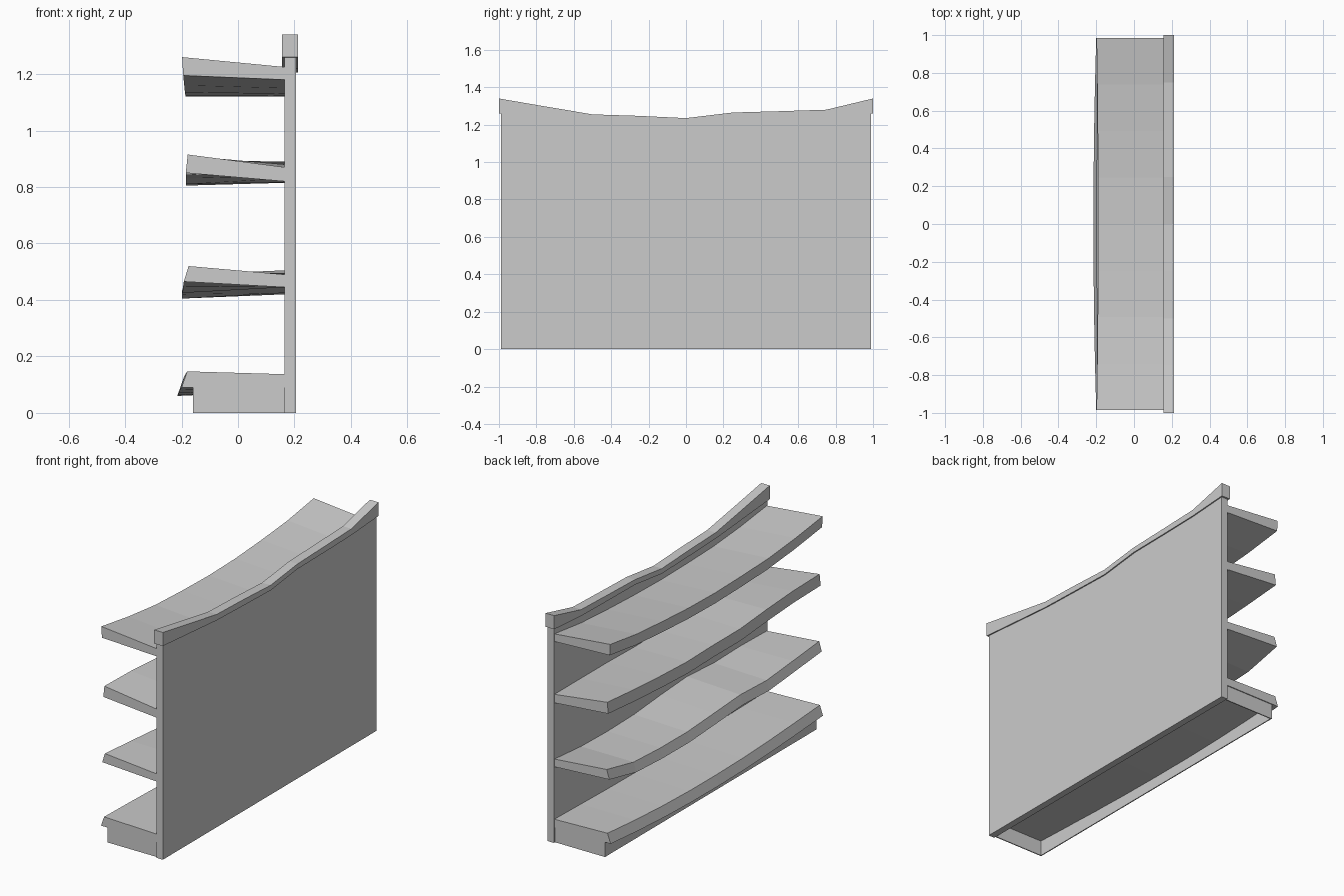
import bpy, bmesh

if "Cube" in bpy.data.objects:
    bpy.data.objects.remove(bpy.data.objects["Cube"])

STATIONS = [-1, -.75, -.5, -.25, 0, .25, .5, .75, 1]


def loft(name, sections):
    """Join matching 4-point sections into a capped solid."""
    bm = bmesh.new()
    rings = [[bm.verts.new(p) for p in s] for s in sections]
    for a, b in zip(rings, rings[1:]):
        for i in range(4):
            j = (i + 1) % 4
            bm.faces.new((a[i], a[j], b[j], b[i]))
    bm.faces.new(rings[0])
    bm.faces.new(rings[-1])
    bmesh.ops.recalc_face_normals(bm, faces=bm.faces)
    me = bpy.data.meshes.new(name)
    bm.to_mesh(me)
    bm.free()
    ob = bpy.data.objects.new(name, me)
    bpy.context.collection.objects.link(ob)
    return ob


def upright(name, x0, x1, half, low, high):
    """Board along y with varying lower and upper edges."""
    return loft(name, [[(x0, t * half, a), (x1, t * half, a), (x1, t * half, b), (x0, t * half, b)]
                       for t, a, b in zip(STATIONS, low, high)])


def box(name, x0, x1, y0, y1, z0, z1):
    return loft(name, [[(x0, y, z0), (x1, y, z0), (x1, y, z1), (x0, y, z1)] for y in (y0, y1)])


# Back panel and its worn, sagging cap
cap_low = [1.26, 1.24, 1.22, 1.212, 1.205, 1.235, 1.238, 1.243, 1.26]
cap_top = [1.34, 1.297, 1.255, 1.247, 1.235, 1.265, 1.272, 1.28, 1.34]
upright("back_panel", .165, .205, .99, [0] * 9, [z + .01 for z in cap_low])
upright("top_cap", .156, .212, 1.0, cap_low, cap_top)


def shelf(name, end, front_dip, back_dip, lean):
    """Warped shelf: end gives the section, dips bend it along its length."""
    (xt, zt), (xb, zb), back_top, back_low = end
    rings = []
    for t, f, b in zip(STATIONS, front_dip, back_dip):
        y, k = t * .985, lean * (1 - t * t)
        rings.append([(xt + k, y, zt + f), (xb + k, y, zb + f),
                      (.166, y, back_low + b), (.166, y, back_top + b)])
    loft(name, rings)


# Four shelves, bottom to top
shelf("shelf_bottom", ((-.18, .147), (-.2, .09), .137, .09),
      [0, -.01, -.02, -.027, -.03, -.03, -.025, -.015, 0],
      [0, -.004, -.008, -.01, -.012, -.012, -.01, -.005, 0], -.015)
shelf("shelf_lower", ((-.175, .52), (-.192, .465), .49, .445),
      [0, -.02, -.04, -.03, -.045, -.06, -.06, -.05, 0],
      [0, .005, .0, .015, .0, -.02, -.025, -.02, 0], -.006)
shelf("shelf_upper", ((-.178, .915), (-.185, .85), .87, .82),
      [0, -.005, -.02, -.04, -.04, -.045, -.035, -.02, 0],
      [0, .01, .02, .01, -.003, -.005, .0, .0, 0], 0)
shelf("shelf_top", ((-.198, 1.26), (-.194, 1.195), 1.225, 1.18),
      [0, -.035, -.06, -.07, -.075, -.07, -.055, -.035, 0],
      [0, -.03, -.05, -.057, -.06, -.055, -.045, -.03, 0], .008)

# Hollow plinth: thin front and side skirts, open underneath
box("plinth_front", -.16, -.154, -.98, .98, 0, .095)
for side, tag in ((-1, "a"), (1, "b")):
    box("plinth_side_" + tag, -.16, .166, side * .98, side * .974, 0, .095)
